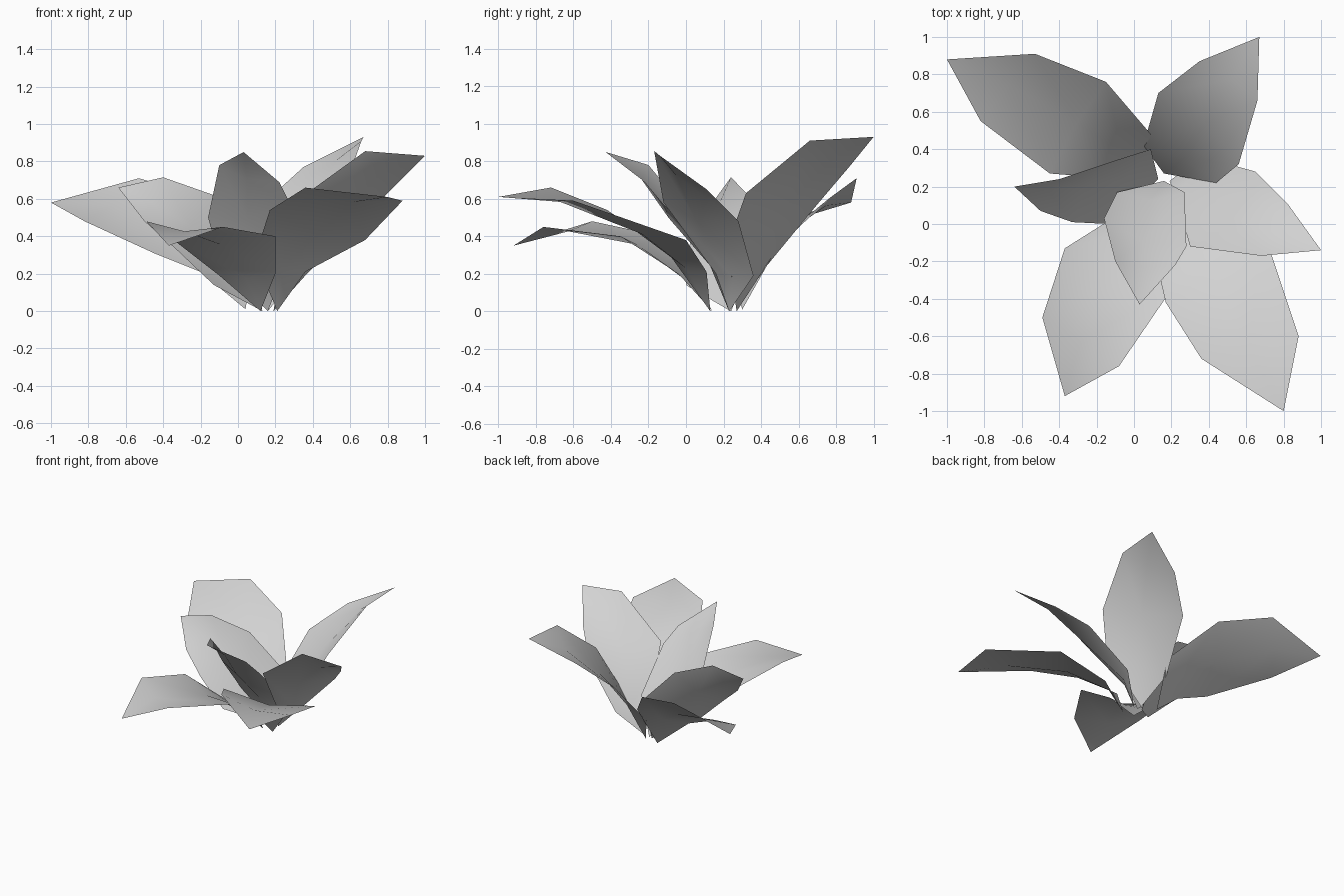
import bpy
import bmesh
from mathutils import Vector

default_cube = bpy.data.objects.get("Cube")
if default_cube:
    bpy.data.objects.remove(default_cube, do_unlink=True)

# Single pale grey used on every petal
petal_grey = bpy.data.materials.new("pale_grey")
petal_grey.use_nodes = True
colour = (0.65, 0.65, 0.65, 1)
petal_grey.diffuse_color = colour
petal_grey.node_tree.nodes["Principled BSDF"].inputs["Base Color"].default_value = colour


def petal(name, base, left, right, tip, cup=0.1):
    """Cupped petal: a point at the base, three rows across, and a tip.
    left and right list the lower, middle and upper corners of the outline."""
    base, tip = Vector(base), Vector(tip)
    left = [Vector(p) for p in left]
    right = [Vector(p) for p in right]
    spine = [base] + [(a + b) / 2 for a, b in zip(left, right)] + [tip]

    # The midrib sinks towards the underside
    bm = bmesh.new()
    rows = []
    for i, (a, b) in enumerate(zip(left, right)):
        up = (b - a).cross(spine[i + 2] - spine[i]).normalized()
        middle = spine[i + 1] - up * (b - a).length * cup
        rows.append([bm.verts.new(p) for p in (a, middle, b)])

    # Skin the rows, closing both ends with triangles
    bottom, top = bm.verts.new(base), bm.verts.new(tip)
    for side in range(2):
        bm.faces.new((bottom, rows[0][side + 1], rows[0][side]))
        for low, high in zip(rows, rows[1:]):
            bm.faces.new((low[side], low[side + 1], high[side + 1], high[side]))
        bm.faces.new((rows[-1][side], rows[-1][side + 1], top))

    mesh = bpy.data.meshes.new(name)
    bm.to_mesh(mesh)
    bm.free()
    mesh.materials.append(petal_grey)
    mesh.shade_smooth()
    obj = bpy.data.objects.new(name, mesh)
    bpy.context.collection.objects.link(obj)
    return obj


# Back petals
petal("back_right_petal", base=(.04, .3, .01),
      left=[(-.2, .25, .21), (-.45, .27, .31), (-.82, .55, .48)],
      right=[(.09, .48, .33), (-.15, .76, .6), (-.53, .91, .71)],
      tip=(-1, .88, .58), cup=.07)
petal("back_left_petal", base=(.16, .27, 0),
      left=[(.05, .42, .23), (.13, .7, .57), (.35, .87, .77)],
      right=[(.44, .22, .35), (.56, .32, .63), (.66, .66, .91)],
      tip=(.67, 1, .93))

# Side petals
petal("right_side_petal", base=(.13, .24, 0),
      left=[(-.13, 0, .14), (-.33, .01, .33), (-.5, .07, .48)],
      right=[(.09, .4, .38), (-.13, .33, .62), (-.4, .24, .715)],
      tip=(-.64, .2, .66))
petal("left_side_petal", base=(.19, .23, 0),
      left=[(.36, .36, .19), (.65, .28, .48), (.82, .11, .65)],
      right=[(.22, .16, .2), (.3, -.12, .58), (.68, -.17, .855)],
      tip=(1, -.14, .83))

# Front petals
petal("front_upright_petal", base=(.16, .23, 0),
      left=[(.27, .17, .28), (.28, -.12, .57), (.22, -.22, .69)],
      right=[(-.09, .17, .25), (-.16, .03, .5), (-.1, -.2, .78)],
      tip=(.03, -.43, .85), cup=.13)
petal("front_left_petal", base=(.21, .13, 0),
      left=[(.36, .11, .21), (.68, 0, .38), (.88, -.6, .59)],
      right=[(.09, -.08, .29), (.17, -.42, .54), (.36, -.72, .66)],
      tip=(.8, -1, .61), cup=.08)
petal("front_right_petal", base=(.12, .14, 0),
      left=[(.2, -.04, .2), (.2, -.35, .4), (-.08, -.76, .45)],
      right=[(-.1, .04, .19), (-.37, -.13, .4), (-.49, -.5, .48)],
      tip=(-.37, -.92, .35), cup=.08)
